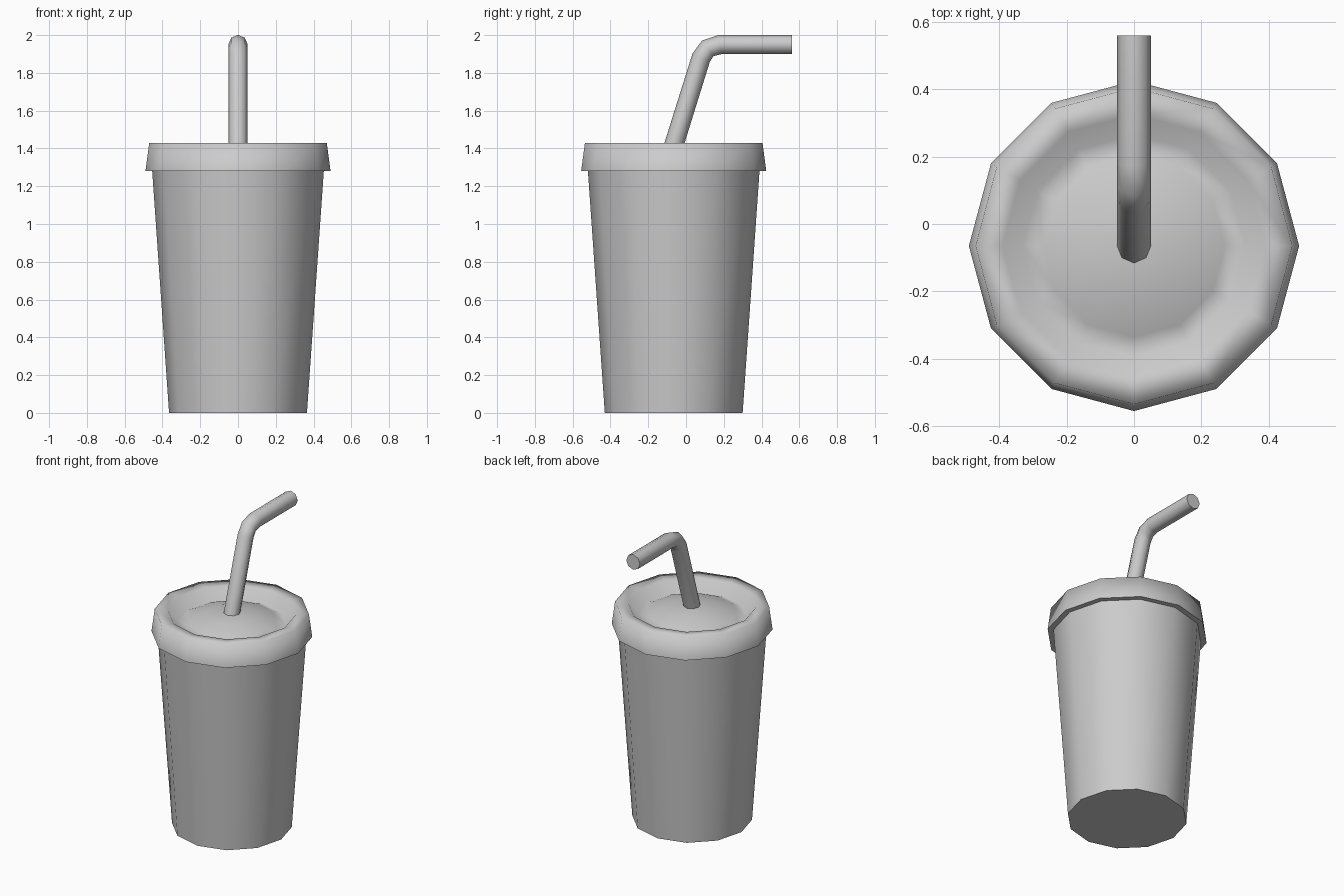
import bpy
import bmesh
from math import cos, sin, pi, radians
from mathutils import Vector

cube = bpy.data.objects.get("Cube")
if cube:
    bpy.data.objects.remove(cube, do_unlink=True)

CENTRE_Y = -0.065
SIDES = 12

grey = bpy.data.materials.new("plain_grey")
grey.use_nodes = True
colour = (0.6, 0.6, 0.6, 1)
grey.diffuse_color = colour
grey.node_tree.nodes["Principled BSDF"].inputs["Base Color"].default_value = colour


def skin(name, rings, smooth_angle, close_start=True, close_end=True):
    """Bridge a list of point rings into one smooth-shaded object."""
    bm = bmesh.new()
    loops = [[bm.verts.new(p) for p in ring] for ring in rings]
    for a, b in zip(loops, loops[1:]):
        n = len(a)
        for i in range(n):
            j = (i + 1) % n
            bm.faces.new((a[i], a[j], b[j], b[i]))
    if close_start:
        bm.faces.new(list(reversed(loops[0])))
    if close_end:
        bm.faces.new(loops[-1])
    bmesh.ops.remove_doubles(bm, verts=bm.verts, dist=0.0001)
    bmesh.ops.recalc_face_normals(bm, faces=bm.faces)
    mesh = bpy.data.meshes.new(name)
    bm.to_mesh(mesh)
    bm.free()
    mesh.materials.append(grey)
    obj = bpy.data.objects.new(name, mesh)
    bpy.context.collection.objects.link(obj)
    bpy.ops.object.select_all(action="DESELECT")
    obj.select_set(True)
    bpy.context.view_layer.objects.active = obj
    bpy.ops.object.shade_smooth_by_angle(angle=radians(smooth_angle))
    return obj


def lathe_rings(profile):
    return [[(r * cos(2 * pi * i / SIDES), CENTRE_Y + r * sin(2 * pi * i / SIDES), z)
             for i in range(SIDES)] for r, z in profile]


# Tapered cup, closed underneath
skin("cup", lathe_rings([(0.365, 0), (0.455, 1.29)]), 40)

# Lid: underside lip, skirt, rim, groove and low dome
lid_profile = [(0.44, 1.28), (0.49, 1.28), (0.47, 1.43), (0.39, 1.425),
               (0.33, 1.355), (0.27, 1.38), (0.15, 1.415), (0.04, 1.425)]
skin("lid", lathe_rings(lid_profile), 88, close_start=False)


# Bent straw: octagonal tube swept along a path in the y-z plane
path = [Vector((0, y, z)) for y, z in
        [(-0.073, 1.39), (0.08, 1.88), (0.115, 1.93), (0.18, 1.95), (0.56, 1.95)]]
side = Vector((1, 0, 0))
straw_rings = []
for i, p in enumerate(path):
    before = (p - path[max(i - 1, 0)]).normalized()
    after = (path[min(i + 1, len(path) - 1)] - p).normalized()
    up = side.cross((before + after).normalized())
    straw_rings.append([p + 0.051 * (side * cos(k * pi / 4) + up * sin(k * pi / 4))
                        for k in range(8)])
skin("straw", straw_rings, 50)
